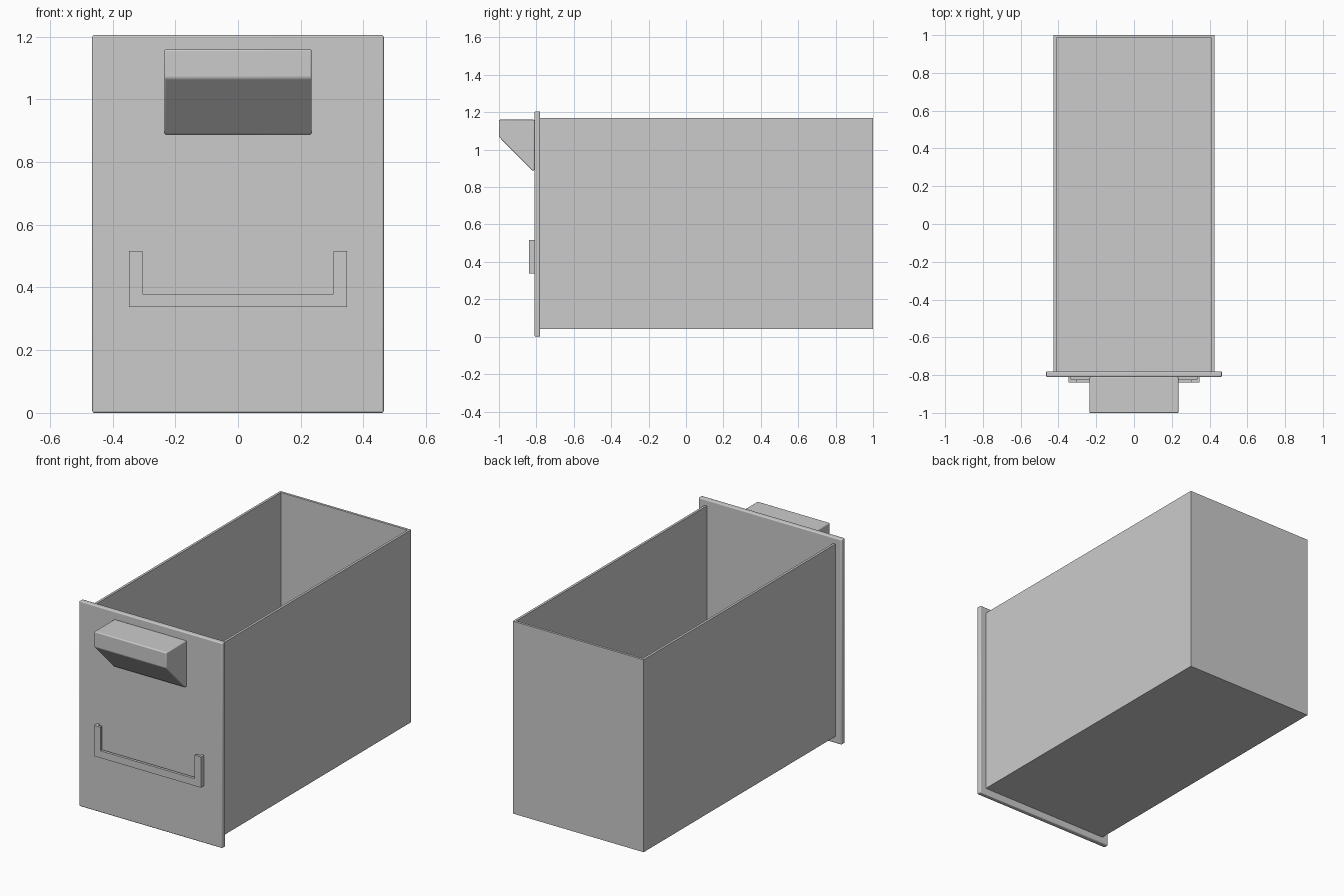
import bpy
import bmesh
from mathutils import Vector

cube = bpy.data.objects.get("Cube")
if cube:
    bpy.data.objects.remove(cube, do_unlink=True)

# Single painted metal colour
grey = bpy.data.materials.new("light_grey")
grey.use_nodes = True
colour = (0.6, 0.6, 0.6, 1)
grey.diffuse_color = colour
grey.node_tree.nodes["Principled BSDF"].inputs["Base Color"].default_value = colour


def extrude(name, outline, axis, start, end, bevel=0):
    """Extrude a 2D outline along one axis between start and end."""
    def place(a, b):
        point = [a, b]
        point.insert(axis, start)
        return point

    bm = bmesh.new()
    face = bm.faces.new([bm.verts.new(place(a, b)) for a, b in outline])
    grown = bmesh.ops.extrude_face_region(bm, geom=[face])["geom"]
    shift = Vector((0, 0, 0))
    shift[axis] = end - start
    bmesh.ops.translate(
        bm, vec=shift, verts=[g for g in grown if isinstance(g, bmesh.types.BMVert)])
    bmesh.ops.recalc_face_normals(bm, faces=bm.faces)
    mesh = bpy.data.meshes.new(name)
    bm.to_mesh(mesh)
    bm.free()
    mesh.materials.append(grey)
    obj = bpy.data.objects.new(name, mesh)
    bpy.context.collection.objects.link(obj)
    if bevel:
        mod = obj.modifiers.new("rounded_edges", "BEVEL")
        mod.width = bevel
        mod.segments = 3
        bpy.ops.object.select_all(action="DESELECT")
        obj.select_set(True)
        bpy.context.view_layer.objects.active = obj
        bpy.ops.object.shade_smooth_by_angle()
    return obj


def rect(half, low, high):
    return [(-half, low), (half, low), (half, high), (-half, high)]


def u_shape(half, closed, opened, wall):
    """Three-sided channel outline, open at one end."""
    step = wall if opened > closed else -wall
    inner = half - wall
    return [(-half, opened), (-half, closed), (half, closed), (half, opened),
            (inner, opened), (inner, closed + step),
            (-inner, closed + step), (-inner, opened)]


X, Y, Z = range(3)
FRONT, BACK = -0.81, -0.78

# Open-topped drawer body
extrude("drawer_walls", u_shape(0.425, 1.0, BACK, 0.014), Z, 0.04, 1.17)
extrude("drawer_floor", rect(0.411, BACK, 0.986), Z, 0.04, 0.054)

# Front panel
extrude("front_panel", rect(0.465, 0, 1.205), Y, FRONT, BACK, 0.006)

# Wedge-shaped pull handle
wedge = [(FRONT, 1.16), (-1.0, 1.16), (-1.0, 1.068), (-0.822, 0.888), (FRONT, 0.888)]
extrude("pull_handle", wedge, X, -0.235, 0.235, 0.01)

# Slide-in label holder: thin rim with a wider lip in front
extrude("label_holder_rim", u_shape(0.347, 0.337, 0.517, 0.014), Y, -0.824, FRONT)
extrude("label_holder_lip", u_shape(0.347, 0.337, 0.517, 0.042), Y, -0.84, -0.824)
